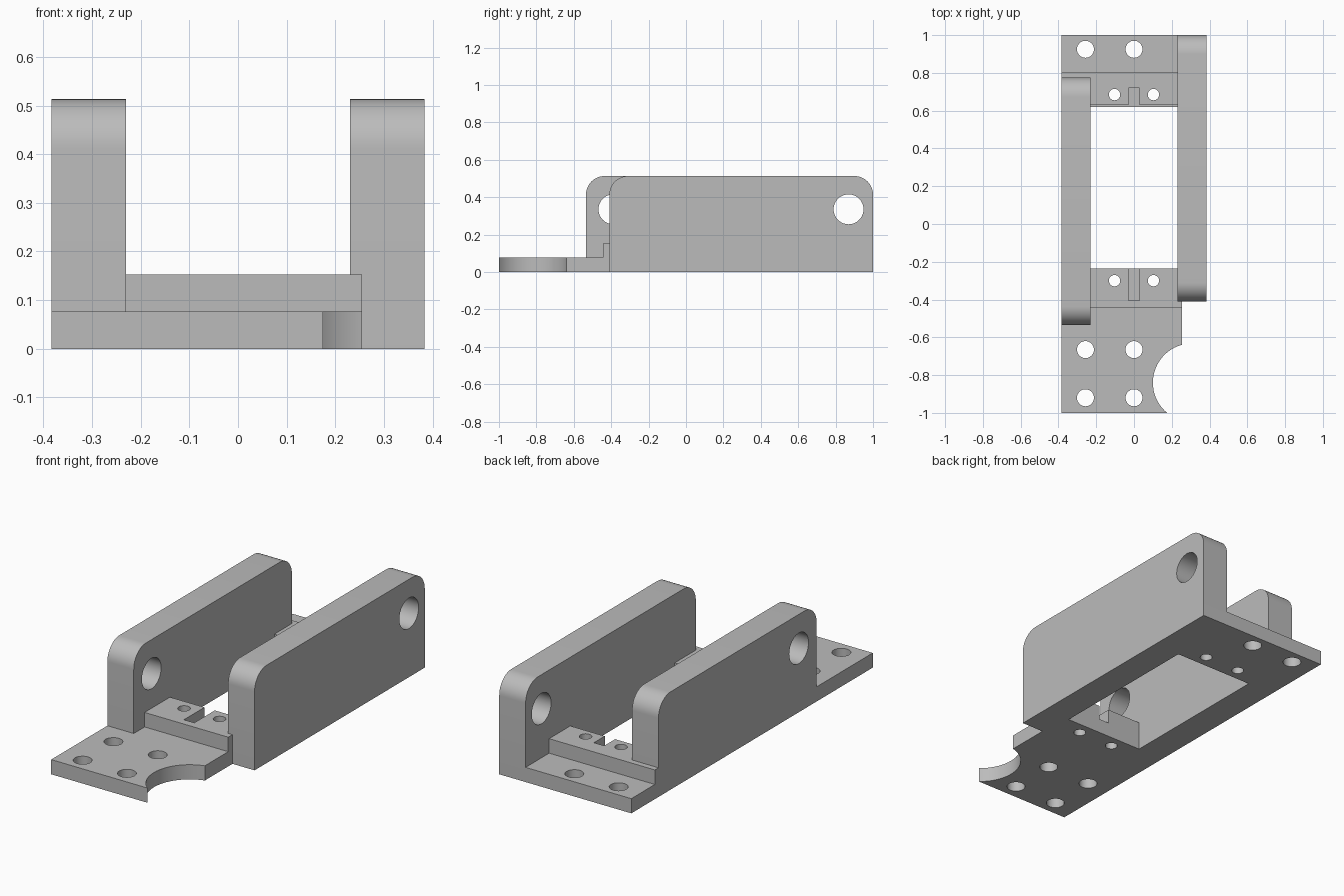
import bpy, bmesh
from math import cos, sin, pi, radians
from mathutils import Matrix

old = bpy.data.objects.get("Cube")
if old:
    bpy.data.objects.remove(old, do_unlink=True)

GREY = (0.5, 0.5, 0.5, 1)
mat = bpy.data.materials.new("plain_grey")
mat.use_nodes = True
mat.diffuse_color = GREY
bsdf = mat.node_tree.nodes["Principled BSDF"]
bsdf.inputs["Base Color"].default_value = GREY

# Main dimensions
OUT, INN, TAB = 0.383, 0.23, 0.255    # outer side, inner side, front plate edge
BASE, STEP, TOP = 0.077, 0.153, 0.513  # heights
R_START, R_END = -0.535, 0.775         # right wall extent
L_START, L_END = -0.41, 1.0            # left wall extent
F_IN, B_IN = -0.235, 0.62              # ends of the floor opening
SLOT = 0.03


def link(name, bm):
    mesh = bpy.data.meshes.new(name)
    bmesh.ops.recalc_face_normals(bm, faces=bm.faces[:])
    bm.to_mesh(mesh)
    bm.free()
    obj = bpy.data.objects.new(name, mesh)
    bpy.context.collection.objects.link(obj)
    mesh.materials.append(mat)
    return obj


def prism(name, outline, low, high, along_x=False):
    """Extrude an outline along z, or a (y, z) outline along x."""
    bm = bmesh.new()
    place = (lambda a, b: (low, a, b)) if along_x else (lambda a, b: (a, b, low))
    face = bm.faces.new([bm.verts.new(place(a, b)) for a, b in outline])
    new = bmesh.ops.extrude_face_region(bm, geom=[face])["geom"]
    shift = (high - low, 0, 0) if along_x else (0, 0, high - low)
    bmesh.ops.translate(bm, vec=shift, verts=[v for v in new if isinstance(v, bmesh.types.BMVert)])
    return link(name, bm)


def drill(obj, holes, along_x=False):
    """Cut round holes, each given as (x, y, z, radius)."""
    bm = bmesh.new()
    for x, y, z, r in holes:
        m = Matrix.Translation((x, y, z))
        if along_x:
            m = m @ Matrix.Rotation(pi / 2, 4, 'Y')
        bmesh.ops.create_cone(bm, cap_ends=True, segments=64 if r > 0.1 else 40,
                              radius1=r, radius2=r, depth=0.6, matrix=m)
    cutter = link("hole_cutter", bm)
    cutter.hide_render = True
    mod = obj.modifiers.new("holes", 'BOOLEAN')
    mod.operation, mod.solver, mod.object = 'DIFFERENCE', 'EXACT', cutter
    bpy.context.view_layer.update()
    done = bpy.data.meshes.new_from_object(obj.evaluated_get(bpy.context.evaluated_depsgraph_get()))
    obj.modifiers.clear()
    obj.data = done
    bpy.data.objects.remove(cutter, do_unlink=True)


def smooth(obj):
    bpy.ops.object.select_all(action='DESELECT')
    obj.select_set(True)
    bpy.context.view_layer.objects.active = obj
    bpy.ops.object.shade_smooth_by_angle(angle=radians(30))


def wall(name, x0, x1, y0, y1, hole_y):
    """Upright side plate with rounded top corners and a pivot hole."""
    r, n = 0.1, 12
    outline = [(y0, 0), (y1, 0)]
    for cy, start in ((y1 - r, 0), (y0 + r, pi / 2)):
        for i in range(n + 1):
            a = start + pi / 2 * i / n
            outline.append((cy + r * cos(a), TOP - r + r * sin(a)))
    obj = prism(name, outline, x0, x1, along_x=True)
    drill(obj, [((x0 + x1) / 2, hole_y, 0.335, 0.08)], along_x=True)
    return obj


def small(y):
    return [(x, y, 0, 0.03) for x in (-0.103, 0.103)]


def large(y):
    return [(x, y, 0, 0.045) for x in (-0.257, 0)]


# Side walls
parts = [wall("right_wall", -OUT, -INN, R_START, R_END, -0.388),
         wall("left_wall", INN, OUT, L_START, L_END, 0.869)]

# Front base plate with a round bite out of its left edge
front = prism("front_base", [(-OUT, -1), (TAB, -1), (TAB, L_START), (INN, L_START), (INN, F_IN),
                             (-INN, F_IN), (-INN, R_START), (-OUT, R_START)], 0, BASE)
drill(front, large(-0.92) + large(-0.665) + small(-0.3) + [(0.308, -0.84, 0, 0.208)])

# Back base plate
back = prism("back_base", [(-INN, B_IN), (INN, B_IN), (INN, 1), (-OUT, 1),
                           (-OUT, R_END), (-INN, R_END)], 0, BASE)
drill(back, large(0.925) + small(0.685))

# Raised mounting steps, each with a slot open to the middle
front_step = prism("front_step", [(-INN, -0.445), (TAB, -0.445), (TAB, L_START), (INN, L_START),
                                  (INN, F_IN), (SLOT, F_IN), (SLOT, -0.405), (-SLOT, -0.405),
                                  (-SLOT, F_IN), (-INN, F_IN)], BASE, STEP)
drill(front_step, small(-0.3))

lip = B_IN + 0.01
back_step = prism("back_step", [(-INN, lip), (-SLOT, lip), (-SLOT, 0.72), (SLOT, 0.72), (SLOT, lip),
                                (INN, lip), (INN, 0.805), (-OUT, 0.805), (-OUT, R_END),
                                (-INN, R_END)], BASE, STEP)
drill(back_step, small(0.685))

for part in parts + [front, back, front_step, back_step]:
    smooth(part)
